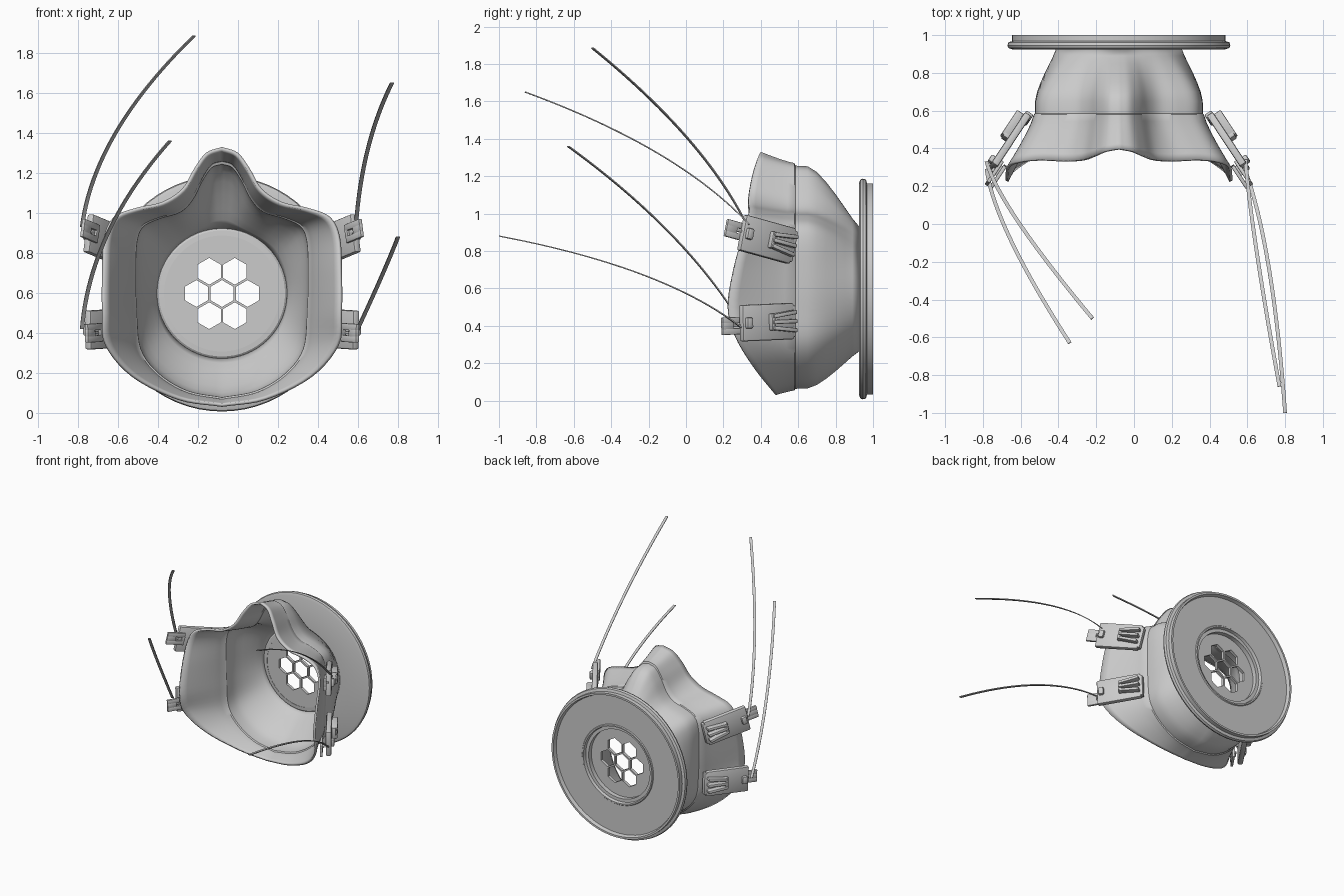
import bpy, bmesh, math
from mathutils import Vector, Matrix

cube = bpy.data.objects.get("Cube")
if cube:
    bpy.data.objects.remove(cube)

CX, CZ = -0.08, 0.597   # axis of the mask

grey = bpy.data.materials.new("grey rubber")
grey.use_nodes = True
grey.diffuse_color = (0.6, 0.6, 0.6, 1)
grey.node_tree.nodes["Principled BSDF"].inputs["Base Color"].default_value = (0.6, 0.6, 0.6, 1)


def finish(name, bm, angle=35, recalc=True):
    if recalc:
        bmesh.ops.recalc_face_normals(bm, faces=bm.faces)
    me = bpy.data.meshes.new(name)
    bm.to_mesh(me)
    bm.free()
    me.materials.append(grey)
    ob = bpy.data.objects.new(name, me)
    bpy.context.collection.objects.link(ob)
    bpy.ops.object.select_all(action='DESELECT')
    ob.select_set(True)
    bpy.context.view_layer.objects.active = ob
    bpy.ops.object.shade_smooth_by_angle(angle=math.radians(angle))
    return ob


def spline(points, steps):
    """Catmull-Rom through the points."""
    p = [Vector(q) for q in points]
    p = [2 * p[0] - p[1]] + p + [2 * p[-1] - p[-2]]
    out = []
    for a, b, c, d in zip(p, p[1:], p[2:], p[3:]):
        for k in range(steps):
            t = k / steps
            out.append(0.5 * (2 * b + (c - a) * t + (2 * a - 5 * b + 4 * c - d) * t ** 2
                              + (3 * b - a - 3 * c + d) * t ** 3))
    return out + [p[-2]]


def skin(bm, rings, close_rows=False):
    rows = [[bm.verts.new(p) for p in r] for r in rings]
    n = len(rows[0])
    pairs = list(zip(rows, rows[1:])) + ([(rows[-1], rows[0])] if close_rows else [])
    for a, b in pairs:
        for i in range(n):
            j = (i + 1) % n
            bm.faces.new((a[i], a[j], b[j], b[i]))
    return rows


def full_ring(half):
    """Mirror a half outline (offset, y, z) about the mask axis."""
    both = half + [Vector((-p.x, p.y, p.z)) for p in half[-2:0:-1]]
    return [p + Vector((CX, 0, 0)) for p in both]


# Face piece: face edge -> ridge -> round base
edge = spline([(0, .40, 1.33), (.08, .385, 1.30), (.14, .36, 1.22), (.20, .34, 1.12), (.30, .335, 1.055),
               (.43, .34, 1.025), (.54, .33, .98), (.59, .31, .88), (.60, .26, .70), (.60, .23, .50),
               (.585, .27, .34), (.45, .36, .18), (.22, .45, .065), (0, .48, .03)], 5)
ridge = spline([(0, .58, 1.27), (.06, .58, 1.25), (.11, .58, 1.18), (.16, .58, 1.08), (.22, .58, 1.02),
                (.32, .58, .99), (.41, .58, .945), (.445, .58, .86), (.45, .58, .70), (.445, .58, .50),
                (.425, .58, .31), (.33, .58, .18), (.18, .58, .09), (0, .58, .055)], 5)
base = []
for p in ridge:
    d = Vector((p.x, 0, p.z - CZ)).normalized() * 0.333
    base.append(Vector((d.x, .92, CZ + d.z)))

rings = []
for t in (0, .15, .3, .5, .7, .85, 1):
    rings.append(full_ring([Vector((r.x + (e.x - r.x) * (1 - t) ** 1.2, e.y + (r.y - e.y) * t,
                                    r.z + (e.z - r.z) * (1 - t) ** 1.2)) for e, r in zip(edge, ridge)]))
for y, t in ((.585, .04), (.65, .05), (.70, .14), (.75, .30), (.80, .49), (.85, .70), (.89, .87), (.927, 1)):
    ring = [r.lerp(b, t) for r, b in zip(ridge, base)]
    rings.append(full_ring([Vector((p.x, y, p.z)) for p in ring]))
bm = bmesh.new()
skin(bm, rings)
shell = finish("face_piece", bm, 40, recalc=False)
wall = shell.modifiers.new("wall", 'SOLIDIFY')
wall.thickness = 0.016
wall.offset = -1


# Filter disc: turned profile of (radius, y)
def lathe(name, profile, sides=64):
    bm = bmesh.new()
    skin(bm, [[(CX + r * math.sin(a), y, CZ + r * math.cos(a))
               for a in (2 * math.pi * k / sides for k in range(sides))] for r, y in profile], True)
    return finish(name, bm, 30)


lathe("filter_disc", [(.27, .915), (.30, .915), (.30, .925), (.565, .925), (.585, .932), (.59, .945),
                      (.585, .962), (.565, .968), (.565, 1), (.55, 1), (.542, .972), (.315, .972),
                      (.31, .978), (.30, .978), (.295, .955), (.27, .955)])
lathe("base_lip", [(.29, .895), (.315, .897), (.325, .905), (.325, .925), (.29, .925)])

# Plate with seven hexagonal openings
bm = bmesh.new()


def loop(cx, cz, r, n):
    vs = [bm.verts.new((cx + r * math.sin(2 * math.pi * k / n), .897, cz + r * math.cos(2 * math.pi * k / n)))
          for k in range(n)]
    return [bm.edges.new((vs[k], vs[(k + 1) % n])) for k in range(n)]


edges = loop(CX, CZ, .30, 64) + loop(CX, CZ, .067, 6)
for k in range(6):
    a = math.radians(60 * k + 90)
    edges += loop(CX + .128 * math.sin(a), CZ + .128 * math.cos(a), .067, 6)
bmesh.ops.triangle_fill(bm, use_beauty=True, use_dissolve=False, edges=edges, normal=(0, -1, 0))
back = bmesh.ops.extrude_face_region(bm, geom=bm.faces[:], use_keep_orig=True)["geom"]
bmesh.ops.translate(bm, vec=(0, .023, 0), verts=[g for g in back if isinstance(g, bmesh.types.BMVert)])
finish("vent_plate", bm, 20)


# Clips, buckles and their bars
def bar(bm, frame, centre, size, turn=0):
    m = frame @ Matrix.Translation(centre) @ Matrix.Rotation(math.radians(turn), 4, 'Y')
    vs = bmesh.ops.create_cube(bm, size=1, matrix=m @ Matrix.Diagonal((*size, 1)))["verts"]
    es = list({e for v in vs for e in v.link_edges})
    bmesh.ops.bevel(bm, geom=es, offset=min(size) * .25, segments=2, affect='EDGES', profile=.5)


def frame_at(side, off, y, z, tilt):
    """Local x runs forward along the cheek, local y points outward."""
    u = Vector((side * .55, -.83, 0)).normalized()
    n = Vector((side * .83, .55, 0)).normalized()
    m = Matrix((u, n, (0, 0, 1))).transposed().to_4x4()
    return Matrix.Translation((CX + side * off, y, z)) @ m @ Matrix.Rotation(-math.radians(tilt), 4, 'Y')


for side, label in ((1, "left"), (-1, "right")):
    for level, z, tilt, off, tab_y, tab_z in (("upper", .86, 13, .66, .27, .91), ("lower", .42, -2, .64, .25, .40)):
        f = frame_at(side, .575, .44, z, tilt)
        bm = bmesh.new()
        bar(bm, f, (.01, 0, 0), (.33, .04, .195))
        bar(bm, f, (-.15, -.005, 0), (.04, .045, .17))
        # Release prongs that spread towards the rear
        for h in (-1, 0, 1):
            bar(bm, f, (-.075, .035, h * .04), (.15, .05, .022), h * 7)
        bar(bm, f, (-.005, .03, 0), (.025, .04, .09))
        bar(bm, f, (.14, .022, 0), (.04, .04, .06))
        finish(f"{level}_{label}_clip", bm)

        f = frame_at(side, off, tab_y, tab_z, tilt)
        bm = bmesh.new()
        for h in (-.03, .03):
            bar(bm, f, (0, 0, h), (.14, .02, .034))
        bar(bm, f, (.035, 0, 0), (.07, .02, .04))
        bar(bm, f, (-.06, 0, 0), (.025, .02, .04))
        bar(bm, f, (-.03, .012, 0), (.06, .02, .014))
        finish(f"{level}_{label}_buckle", bm)


# Straps: thin ribbons lying flat across a quadratic arc
def strap(name, start, bend, end, width=.02, thick=.006, steps=24):
    a, b, c = Vector(start), Vector(bend), Vector(end)
    rings = []
    for k in range(steps + 1):
        t = k / steps
        p = a * (1 - t) ** 2 + b * 2 * t * (1 - t) + c * t * t
        d = (b - a) * (1 - t) + (c - b) * t
        w = Vector((d.y, -d.x, 0)).normalized() * width / 2
        h = d.cross(w).normalized() * thick / 2
        rings.append([p + w + h, p - w + h, p - w - h, p + w - h])
    bm = bmesh.new()
    rows = skin(bm, rings)
    bm.faces.new(rows[0])
    bm.faces.new(rows[-1])
    finish(name, bm)


strap("upper_right_strap", (-.78, .33, .93), (-.72, .10, 1.40), (-.22, -.5, 1.885))
strap("lower_right_strap", (-.78, .29, .42), (-.74, -.01, .91), (-.34, -.63, 1.36))
strap("upper_left_strap", (.59, .34, .94), (.62, -.04, 1.35), (.77, -.86, 1.65))
strap("lower_left_strap", (.58, .31, .38), (.735, -.1, .71), (.80, -1, .88))
